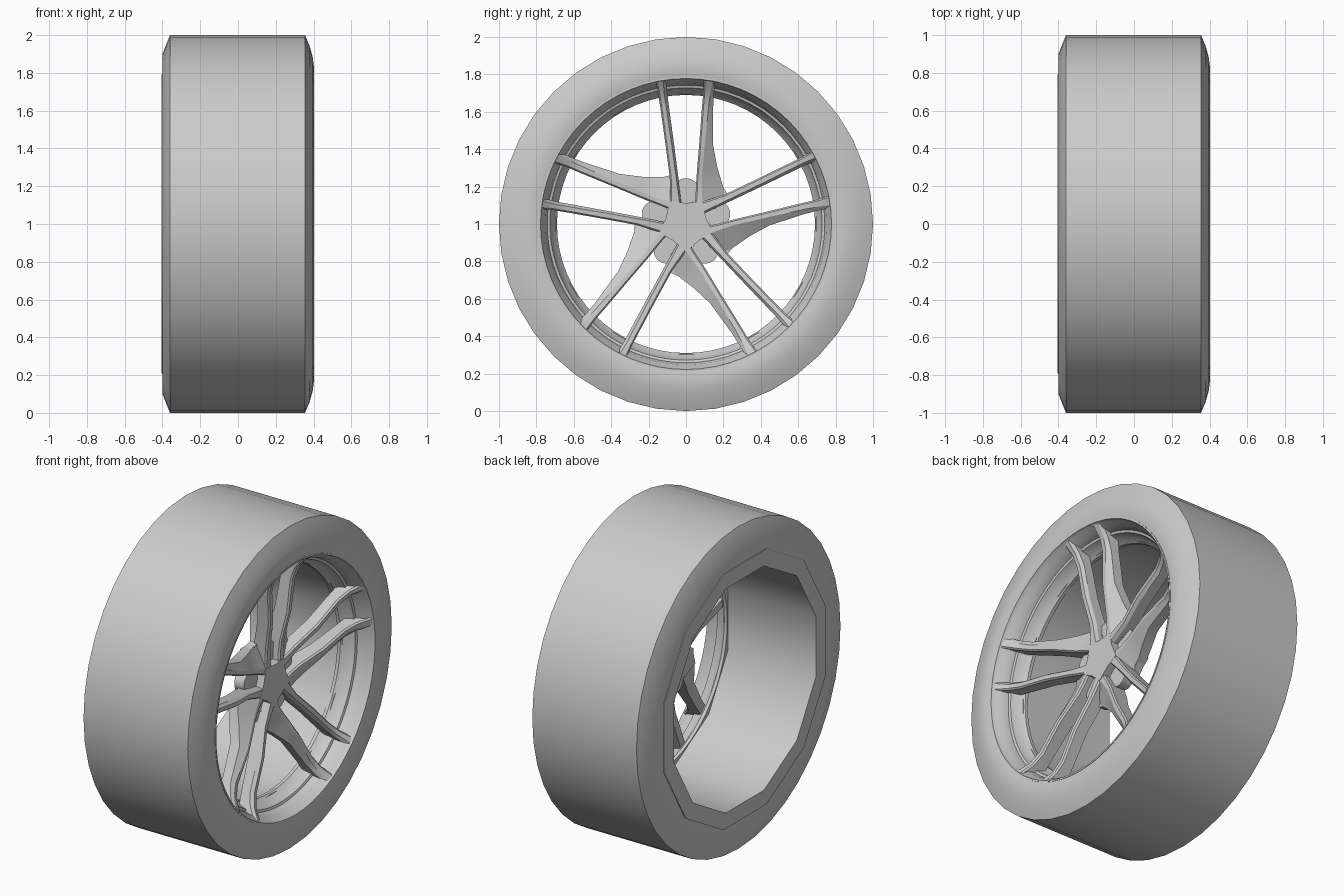
import bpy, bmesh, math
from math import sin, cos, pi, radians

if "Cube" in bpy.data.objects:
    bpy.data.objects.remove(bpy.data.objects["Cube"])


def finish(name, bm, smooth=True, angle=32):
    bmesh.ops.recalc_face_normals(bm, faces=bm.faces)
    me = bpy.data.meshes.new(name)
    bm.to_mesh(me)
    bm.free()
    ob = bpy.data.objects.new(name, me)
    bpy.context.collection.objects.link(ob)
    if smooth:
        bpy.ops.object.select_all(action='DESELECT')
        ob.select_set(True)
        bpy.context.view_layer.objects.active = ob
        bpy.ops.object.shade_smooth_by_angle(angle=radians(angle))
    return ob


def lathe(name, profile, n, offset=0.0):
    """Spin a closed (x, radius) profile around the axle."""
    bm = bmesh.new()
    rings = []
    for i in range(n):
        a = offset + 2 * pi * i / n
        rings.append([bm.verts.new((x, r * cos(a), 1 + r * sin(a))) for x, r in profile])
    m = len(profile)
    for i in range(n):
        p, q = rings[i], rings[(i + 1) % n]
        for j in range(m):
            k = (j + 1) % m
            bm.faces.new((p[j], p[k], q[k], q[j]))
    return finish(name, bm)


def prism(name, pts, x0, x1, turn=0.0):
    """Extrude a (y, z) outline along the axle, turned about it."""
    bm = bmesh.new()
    pts = [(y * cos(turn) - z * sin(turn), y * sin(turn) + z * cos(turn)) for y, z in pts]
    back = [bm.verts.new((x0, y, 1 + z)) for y, z in pts]
    front = [bm.verts.new((x1, y, 1 + z)) for y, z in pts]
    bm.faces.new(back)
    bm.faces.new(front)
    for i in range(len(pts)):
        j = (i + 1) % len(pts)
        bm.faces.new((back[i], back[j], front[j], front[i]))
    return finish(name, bm)


def spoke(name, stations, turn):
    """Loft sections (z, left, crest, right, front, drop, back), turned about the axle."""
    bm = bmesh.new()
    loops = []
    for z, yl, ym, yr, xf, drop, xb in stations:
        sec = [(xf - 0.01, yl), (xf, yl + 0.008), (xf, ym), (xf - drop, yr), (xb, yr), (xb, yl)]
        loops.append([bm.verts.new((x, y * cos(turn) - z * sin(turn),
                                    1 + y * sin(turn) + z * cos(turn))) for x, y in sec])
    for p, q in zip(loops, loops[1:]):
        for j in range(len(p)):
            k = (j + 1) % len(p)
            bm.faces.new((p[j], p[k], q[k], q[j]))
    bm.faces.new(loops[0])
    bm.faces.new(loops[-1])
    return finish(name, bm, angle=20)


# Tyre
lathe("tyre", [(-0.40, 0.78), (-0.40, 0.90), (-0.36, 1.0), (0.355, 1.0), (0.380, 0.94),
               (0.396, 0.88), (0.402, 0.83), (0.392, 0.782)], 40)

# Twelve-sided barrel with its rear flange
lathe("rim_barrel", [(0.23, 0.72), (-0.405, 0.72), (-0.405, 0.82), (-0.38, 0.82),
                     (-0.38, 0.74), (0.23, 0.74)], 12, pi / 12)

# Smooth stepped front rim
lathe("rim_front", [(0.37, 0.788), (0.396, 0.788), (0.396, 0.778), (0.375, 0.772),
                    (0.35, 0.752), (0.30, 0.742), (0.295, 0.728), (0.25, 0.715),
                    (0.22, 0.69), (0.20, 0.69), (0.20, 0.735), (0.24, 0.78)], 64)

# Spoke sections for the upright pair, hooking forward at the rim
thin = [(0.08, -0.085, -0.03, -0.022, 0.250, 0.02, 0.15),
        (0.25, -0.087, -0.053, -0.041, 0.260, 0.02, 0.17),
        (0.42, -0.109, -0.076, -0.063, 0.295, 0.02, 0.21),
        (0.62, -0.137, -0.105, -0.090, 0.308, 0.02, 0.23),
        (0.70, -0.149, -0.117, -0.101, 0.335, 0.02, 0.24),
        (0.772, -0.165, -0.122, -0.105, 0.390, 0.02, 0.26)]
wide = [(0.08, 0.045, 0.09, 0.17, 0.250, 0.05, 0.14),
        (0.17, 0.052, 0.085, 0.205, 0.250, 0.06, 0.14),
        (0.235, 0.055, 0.085, 0.188, 0.256, 0.055, 0.145),
        (0.30, 0.060, 0.09, 0.168, 0.270, 0.045, 0.16),
        (0.42, 0.070, 0.10, 0.145, 0.295, 0.03, 0.20),
        (0.62, 0.085, 0.12, 0.145, 0.308, 0.02, 0.23),
        (0.70, 0.092, 0.13, 0.150, 0.335, 0.015, 0.24),
        (0.772, 0.093, 0.145, 0.160, 0.390, 0.015, 0.26)]
# Recessed panel joining each wide spoke to the next thin one
web = [(0.07, 0.08), (0.06, 0.22), (0.18, 0.25), (0.20, 0.195), (0.225, 0.155), (0.15, 0.08)]

# Five spoke pairs, each with a lug boss between
for i in range(5):
    t = 2 * pi * i / 5
    spoke(f"thin_spoke_{i}", thin, t)
    spoke(f"wide_spoke_{i}", wide, t)
    prism(f"hub_web_{i}", web, 0.14, 0.19, t)
    boss = [(0.07 * cos(pi * k / 12), 0.175 + 0.07 * sin(pi * k / 12)) for k in range(24)]
    prism(f"lug_boss_{i}", boss, 0.14, 0.205, t)

# Star-shaped hub plate
star = []
for i in range(10):
    r = 0.112 if i % 2 == 0 else 0.15
    a = pi / 2 + i * pi / 5
    star.append((r * cos(a), r * sin(a)))
prism("hub_star", star, 0.14, 0.253)
